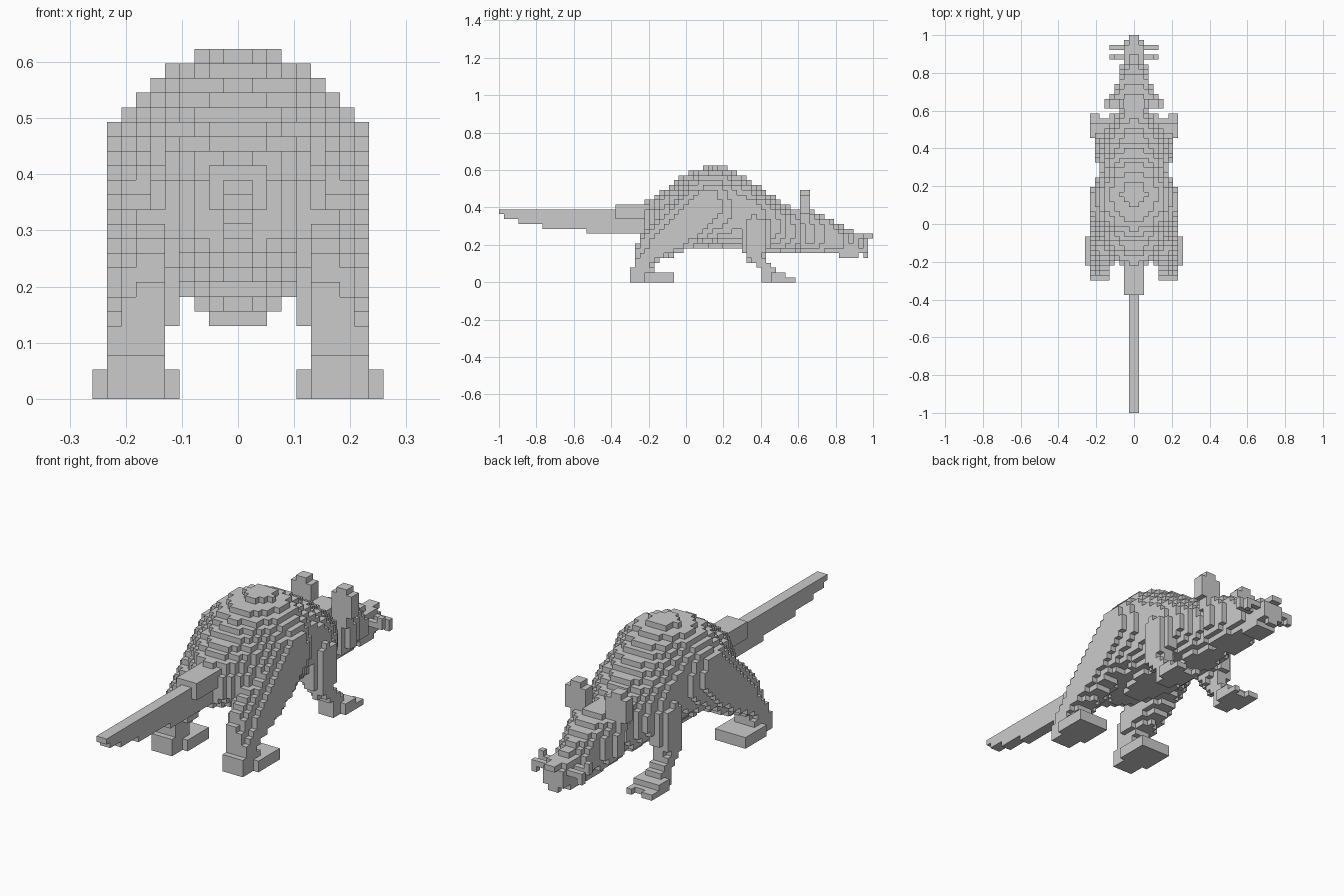
import bpy, bmesh

V = 2 / 77          # voxel edge; 77 voxels nose to tail tip
parts = {}          # part name -> set of voxel indices
solid = set()       # every filled voxel


def centre(i, j, k):
    return (i + .5) * V, -1 + (j + .5) * V, (k + .5) * V


def claim(name, test):
    """Fill every free voxel whose centre passes the test (x is mirrored)."""
    cells = parts.setdefault(name, set())
    for i in range(11):
        for j in range(77):
            for k in range(25):
                if test(*centre(i, j, k)):
                    for c in ((i, j, k), (-1 - i, j, k)):
                        if c not in solid:
                            cells.add(c)
                            solid.add(c)


def box(name, x0, x1, y0, y1, z0, z1):
    claim(name, lambda x, y, z: x0 < x < x1 and y0 < y < y1 and z0 < z < z1)


def loft(name, axis, rows, n):
    """Superellipse sections interpolated along axis 'y' or 'z'.
    y rows: (y, half width, top, bottom); z rows: (z, y0, y1, x0, x1)."""
    def test(x, y, z):
        t = y if axis == 'y' else z
        for a, b in zip(rows, rows[1:]):
            if a[0] <= t < b[0]:
                f = (t - a[0]) / (b[0] - a[0])
                r = [p + (q - p) * f for p, q in zip(a[1:], b[1:])]
                if axis == 'y':
                    u = x / r[0]
                    w = (2 * z - r[1] - r[2]) / (r[1] - r[2])
                else:
                    u = (2 * x - r[2] - r[3]) / (r[3] - r[2])
                    w = (2 * y - r[0] - r[1]) / (r[1] - r[0])
                return abs(u) ** n + abs(w) ** n <= 1
        return False
    claim(name, test)


# Arched body
loft('body', 'y', [
    (-.22, .06, .43, .25), (-.17, .12, .46, .23), (-.1, .165, .505, .21),
    (0, .205, .58, .19), (.08, .228, .607, .18), (.16, .232, .62, .175),
    (.21, .21, .617, .175), (.25, .193, .6, .175), (.3, .19, .575, .175),
    (.4, .185, .505, .16), (.48, .16, .45, .155), (.55, .11, .405, .155),
    (.62, .065, .39, .155)], 2.05)

# Head and tapering snout
loft('head', 'y', [
    (.6, .09, .39, .155), (.65, .135, .39, .15), (.7, .11, .375, .15),
    (.76, .085, .345, .15), (.82, .08, .315, .15), (.85, .058, .285, .15),
    (.98, .052, .25, .15)], 2.5)
box('nose', 0, .026, .97, 1, .234, .26)
box('jaw', 0, .052, .82, .92, .13, .157)
box('teeth', 0, .026, .948, .974, .13, .157)

# Ears: thin upright plates with a narrower tip
box('ears', .052, .156, .61, .66, .364, .468)
box('ears', .078, .13, .61, .66, .3, .495)

# Whiskers with bent tips
box('whiskers', .04, .13, .87, .896, .208, .234)
box('whiskers', .104, .13, .87, .896, .234, .26)
box('whiskers', .04, .13, .922, .948, .208, .234)
box('whiskers', .104, .13, .922, .948, .182, .208)

# Tail: thick root, then a bar stepped underneath
box('tail_root', 0, .052, -.377, -.15, .338, .416)
for y0, z0 in ((-1, .364), (-.974, .338), (-.896, .312), (-.766, .286), (-.532, .26)):
    box('tail', 0, .026, y0, -.15, z0, .39)

# Hind legs: haunch narrowing down to the heel
loft('hind_legs', 'z', [
    (0, -.31, -.16, .125, .238), (.07, -.31, -.16, .125, .238),
    (.08, -.285, -.18, .125, .238), (.12, -.285, -.14, .12, .238),
    (.16, -.28, -.03, .105, .236), (.2, -.27, .06, .1, .23),
    (.26, -.23, .15, .09, .232), (.32, -.165, .2, .08, .236),
    (.4, -.075, .25, .07, .236), (.46, -.02, .23, .07, .234),
    (.5, .04, .21, .07, .232)], 2.2)
box('hind_feet', .104, .26, -.22, -.07, 0, .052)

# Front legs: shoulder, then a forearm slanting forward
loft('front_legs', 'z', [
    (0, .4, .5, .12, .22), (.06, .4, .5, .125, .215), (.08, .375, .46, .13, .21),
    (.105, .35, .44, .13, .21), (.13, .32, .42, .12, .21),
    (.16, .31, .43, .11, .208), (.2, .29, .46, .1, .208),
    (.3, .29, .46, .1, .208), (.38, .32, .41, .1, .19)], 2.3)
box('front_feet', .104, .234, .455, .558, 0, .026)
box('front_feet', .104, .234, .455, .532, .026, .052)
for x0, x1 in ((.104, .13), (.182, .234)):
    box('front_toes', x0, x1, .558, .584, 0, .026)

# Turn each voxel set into a mesh of its exposed faces
for name, cells in parts.items():
    bm = bmesh.new()
    verts = {}

    def vert(p):
        if p not in verts:
            verts[p] = bm.verts.new((p[0] * V, -1 + p[1] * V, p[2] * V))
        return verts[p]

    for c in cells:
        for ax in range(3):
            for side in (0, 1):
                n = list(c)
                n[ax] += 2 * side - 1
                if tuple(n) in solid:
                    continue
                ring = []
                for du, dv in ((0, 0), (1, 0), (1, 1), (0, 1)):
                    p = list(c)
                    p[ax] += side
                    p[(ax + 1) % 3] += du
                    p[(ax + 2) % 3] += dv
                    ring.append(vert(tuple(p)))
                bm.faces.new(ring if side else ring[::-1])
    mesh = bpy.data.meshes.new(name)
    bm.to_mesh(mesh)
    bm.free()
    bpy.context.collection.objects.link(bpy.data.objects.new(name, mesh))
